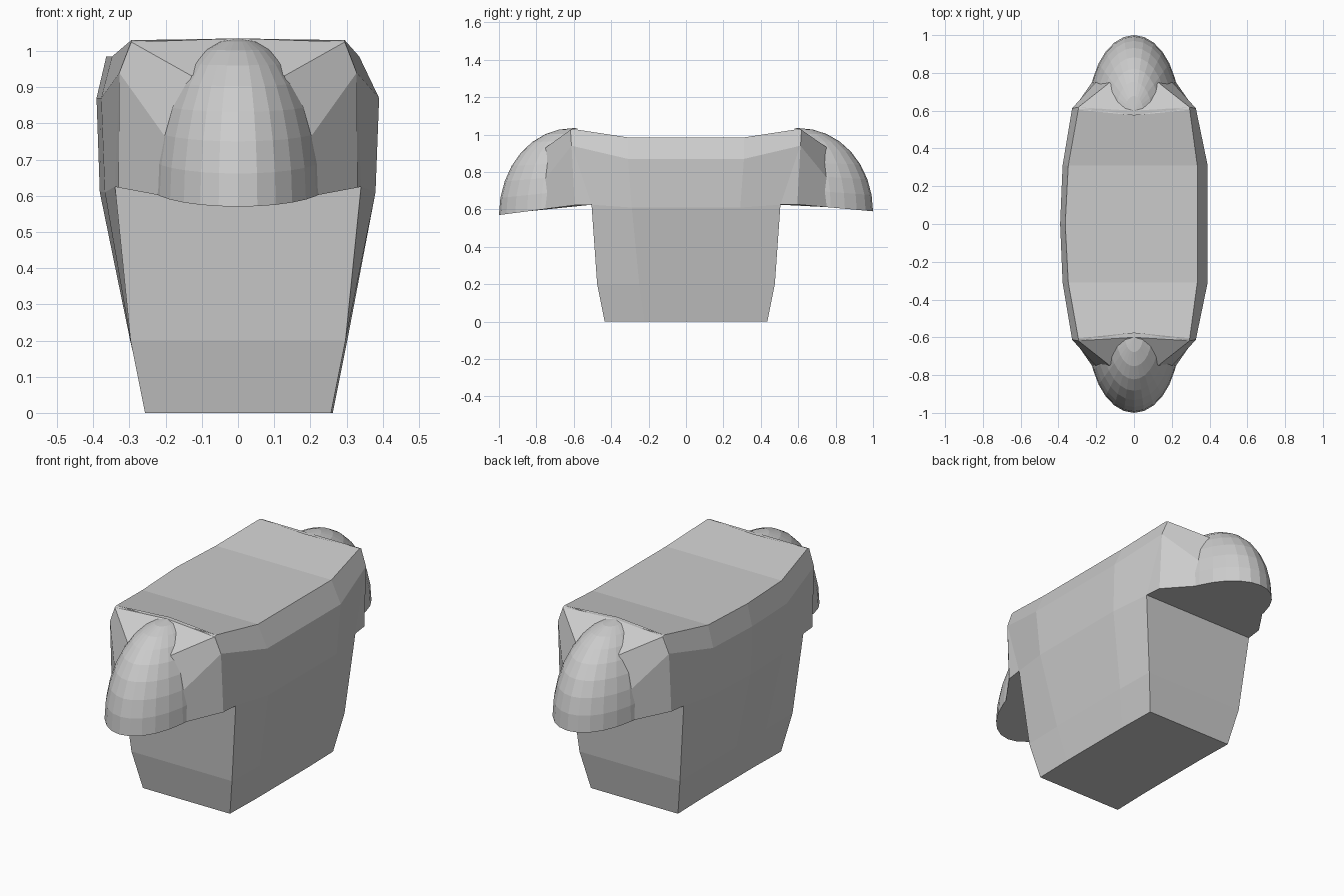
import bpy, bmesh
from math import sin, cos, pi, radians

if "Cube" in bpy.data.objects:
    bpy.data.objects.remove(bpy.data.objects["Cube"])


def finish(name, bm):
    bmesh.ops.remove_doubles(bm, verts=bm.verts, dist=0.0005)
    bmesh.ops.recalc_face_normals(bm, faces=bm.faces)
    me = bpy.data.meshes.new(name)
    bm.to_mesh(me)
    bm.free()
    ob = bpy.data.objects.new(name, me)
    bpy.context.collection.objects.link(ob)
    return ob


# Tapered block: profile levels (x, y, z) at the ends, shoulders and middle
END = [(.257, .435, 0), (.297, .475, .2), (.34, .505, .625), (.328, .61, .94), (.295, .605, 1.03)]
SHOULDER_R = [(.262, .22, 0), (.302, .25, .2), (.38, .29, .61), (.39, .31, .87), (.335, .31, .985)]
SHOULDER_L = [(.252, .22, 0), (.297, .25, .2), (.368, .29, .61), (.378, .31, .87), (.348, .31, .985)]
MID_R = [(x, 0, z) for x, y, z in SHOULDER_R]
MID_L = [(.252, 0, 0), (.298, 0, .2), (.382, 0, .61), (.391, 0, .87), (.364, 0, .985)]


def make_body():
    bm = bmesh.new()
    stations = [(END, END, -1), (SHOULDER_R, SHOULDER_L, -1), (MID_R, MID_L, 1),
                (SHOULDER_R, SHOULDER_L, 1), (END, END, 1)]
    rings = []
    for right, left, s in stations:
        pts = [(x, s * y, z) for x, y, z in right] + [(-x, s * y, z) for x, y, z in reversed(left)]
        rings.append([bm.verts.new(p) for p in pts])
    n = len(rings[0])
    for a, b in zip(rings, rings[1:]):
        for i in range(n):
            j = (i + 1) % n
            bm.faces.new((a[i], a[j], b[j], b[i]))
    for r in (rings[0], rings[-1]):
        for i in range(4):
            bm.faces.new((r[i], r[i + 1], r[n - 2 - i], r[n - 1 - i]))
    finish("body", bm)


# Rounded overhanging end: half dome plus faceted cheeks and a flat underside
def make_end(name, s, slope):
    bm = bmesh.new()
    top = 1.035

    def base(y):
        return .635 - slope * (y - .5)

    def vert(x, y, z):
        return bm.verts.new((x, s * y, z))

    def dome_point(theta, phi):
        y = .6 + .4 * cos(phi) * sin(theta)
        b = base(y)
        return vert(.24 * cos(phi) * cos(theta), y, b + (top - b) * sin(phi))

    segs, rows = 14, 8
    grid = [[dome_point(pi * j / segs, pi / 2 * i / rows) for j in range(segs + 1)]
            for i in range(rows)]
    apex = vert(0, .6, top)
    for a, b in zip(grid, grid[1:]):
        for j in range(segs):
            bm.faces.new((a[j], a[j + 1], b[j + 1], b[j]))
    for j in range(segs):
        bm.faces.new((grid[-1][j], grid[-1][j + 1], apex))

    corners = []
    for m in (1, -1):
        # cheek: block edge, outer corner, then the seam on the dome
        inner = [vert(m * x, y, z) for x, y, z in END[2:]]
        outer = [vert(m * .33, .595, base(.595)), vert(m * .328, .612, .94), vert(m * .295, .618, 1.025)]
        seam = []
        for deg in (0, 24, 55):
            a = radians(deg)
            seam.append(vert(m * .2225 * cos(a), .75, base(.75) + (top - base(.75)) * .927 * sin(a)))
        for p, q in ((inner, outer), (outer, seam)):
            for i in range(2):
                bm.faces.new((p[i], p[i + 1], q[i + 1], q[i]))
        ridge = vert(0, .575, top)
        bm.faces.new((outer[2], seam[2], apex))
        bm.faces.new((outer[2], apex, ridge))
        bm.faces.new((inner[2], outer[2], ridge))
        corners.append([inner[0], outer[0], seam[0]])
    # underside
    rim = [v for v in grid[0] if abs(v.co.y) > .755]
    bm.faces.new(corners[0] + rim + corners[1][::-1])
    finish(name, bm)


make_body()
make_end("front_dome", -1, .13)
make_end("back_dome", 1, .09)
